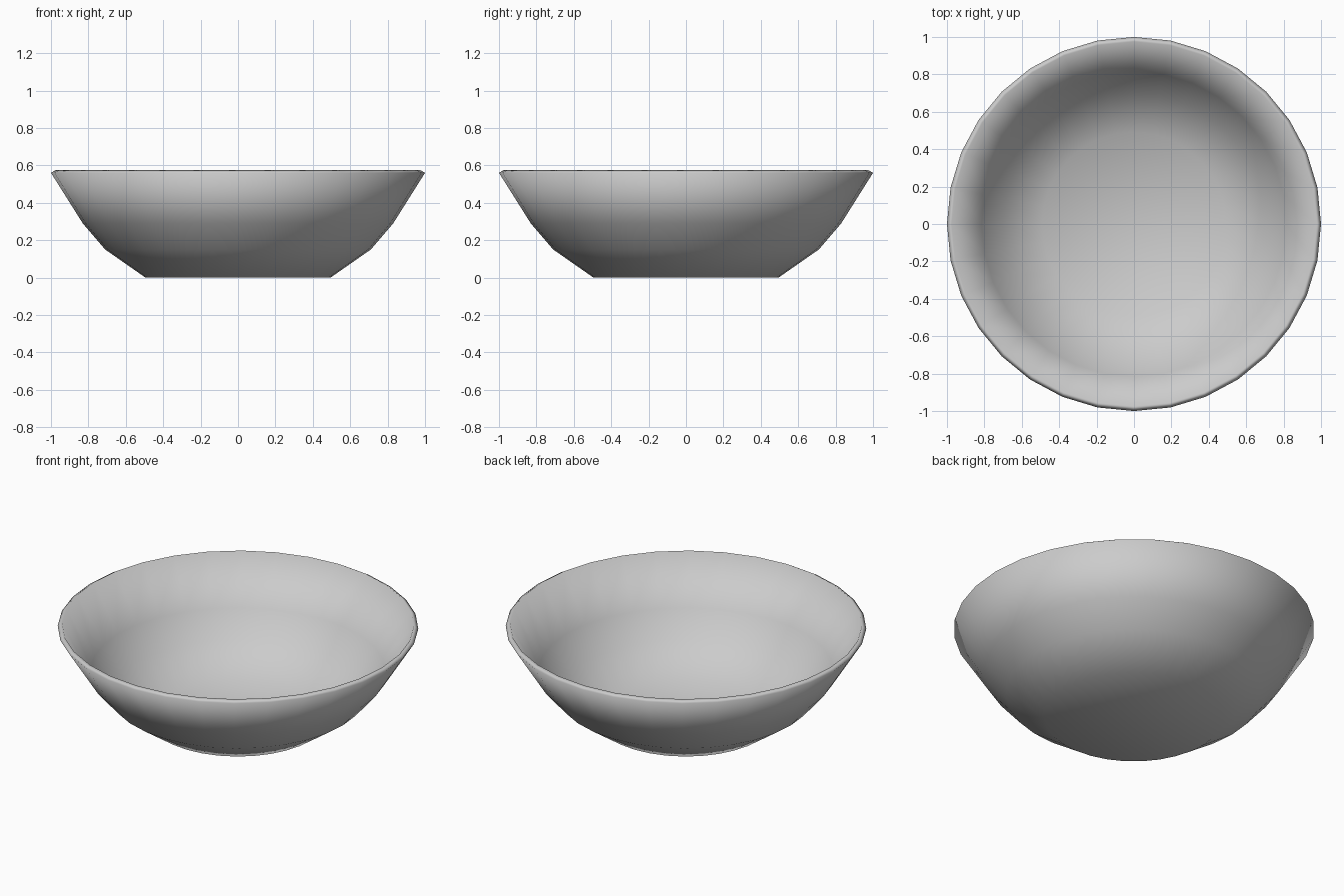
import bpy, bmesh, math

if "Cube" in bpy.data.objects:
    bpy.data.objects.remove(bpy.data.objects["Cube"])

SIDES = 32

# Bowl cross-section (radius, height): outer base up to the lip, then down the inside
PROFILE = [(0.495, 0.0), (0.71, 0.15), (0.83, 0.29), (1.0, 0.56),
           (0.975, 0.575), (0.815, 0.30), (0.70, 0.157), (0.492, 0.006)]

bm = bmesh.new()


def ring(radius, z):
    step = 2 * math.pi / SIDES
    return [bm.verts.new((radius * math.cos(i * step), radius * math.sin(i * step), z))
            for i in range(SIDES)]


# Walls and lip
rings = [ring(r, z) for r, z in PROFILE]
for a, b in zip(rings, rings[1:]):
    for i in range(SIDES):
        j = (i + 1) % SIDES
        bm.faces.new((a[i], a[j], b[j], b[i]))

# Flat underside and inner floor
bm.faces.new(rings[0][::-1])
bm.faces.new(rings[-1])

# Smooth shading with a crisp lip
for f in bm.faces:
    f.smooth = True
for e in bm.edges:
    e.smooth = e.calc_face_angle(0) < math.radians(60)

mesh = bpy.data.meshes.new("bowl")
bm.to_mesh(mesh)
bm.free()
bowl = bpy.data.objects.new("bowl", mesh)
bpy.context.collection.objects.link(bowl)
